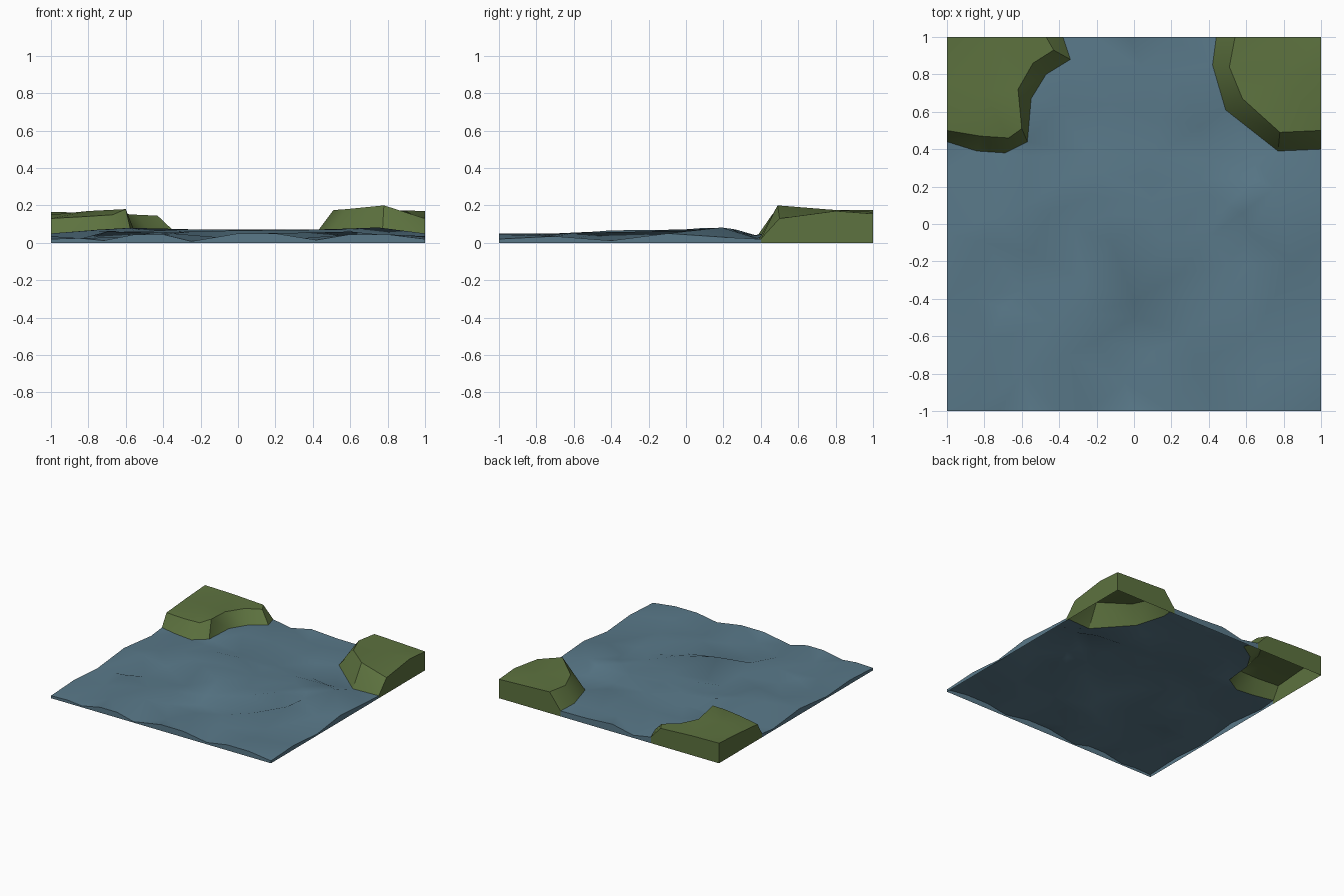
import bpy, bmesh, math
from mathutils import Vector
from mathutils.geometry import delaunay_2d_cdt


def material(name, color):
    m = bpy.data.materials.new(name)
    m.diffuse_color = color
    return m


def face_up(bm):
    bmesh.ops.recalc_face_normals(bm, faces=bm.faces)
    if sum(f.normal.z * f.calc_area() for f in bm.faces) < 0:
        bmesh.ops.reverse_faces(bm, faces=bm.faces)


def terrain(name, outline, creases, mat, angle):
    """Triangulate an outline with crease lines, then drop a skirt to z=0 on the tile border."""
    pts, edges = list(outline), []
    n = len(outline)
    edges += [(i, (i + 1) % n) for i in range(n)]
    for line in creases:
        s = len(pts)
        pts += line
        edges += [(s + i, s + i + 1) for i in range(len(line) - 1)]
    co, _, faces, origin, _, _ = delaunay_2d_cdt(
        [Vector(p[:2]) for p in pts], edges, [], 1, 1e-4)
    bm = bmesh.new()
    vs = [bm.verts.new((c.x, c.y, pts[o[0]][2] if o else 0.05)) for c, o in zip(co, origin)]
    for f in faces:
        bm.faces.new([vs[i] for i in f])
    face_up(bm)
    rim = [e for e in bm.edges if e.is_boundary and any(
        all(abs(v.co[a] - s) < 1e-3 for v in e.verts) for a in (0, 1) for s in (-1, 1))]
    for v in bmesh.ops.extrude_edge_only(bm, edges=rim)["geom"]:
        if isinstance(v, bmesh.types.BMVert):
            v.co.z = 0
    face_up(bm)
    me = bpy.data.meshes.new(name)
    bm.to_mesh(me)
    bm.free()
    me.materials.append(mat)
    ob = bpy.data.objects.new(name, me)
    bpy.context.collection.objects.link(ob)
    bpy.ops.object.select_all(action='DESELECT')
    bpy.context.view_layer.objects.active = ob
    ob.select_set(True)
    bpy.ops.object.shade_smooth_by_angle(angle=math.radians(angle))


water = material("water", (0.10, 0.19, 0.25, 1))
grass = material("grass", (0.11, 0.17, 0.05, 1))

# Foot lines where the banks meet the water
right_foot = [(1, .4, .02), (.77, .39, .02), (.49, .61, .055), (.42, .85, .055), (.44, 1, .045)]
left_foot = [(-.38, 1, .05), (-.34, .88, .06), (-.47, .8, .055), (-.55, .67, .055),
             (-.57, .44, .05), (-.69, .38, .035), (-.84, .39, .04), (-1, .44, .03)]

# Right bank
terrain("right_bank", right_foot + [(.54, 1, .175), (.78, 1, .165), (1, 1, .155),
                                    (1, .8, .17), (1, .5, .13)],
        [[(1, .5, .13), (.78, .49, .2), (.58, .67, .18), (.51, .84, .175), (.54, 1, .175)],
         [(.8, .8, .175)]], grass, 30)

# Left bank
terrain("left_bank", left_foot + [(-1, .5, .13), (-1, .75, .15), (-1, 1, .165),
                                  (-.75, 1, .16), (-.47, 1, .145)],
        [[(-1, .5, .13), (-.82, .47, .14), (-.67, .46, .15), (-.6, .51, .18), (-.62, .72, .155),
          (-.54, .86, .15), (-.43, .93, .145), (-.47, 1, .145)],
         [(-.8, .7, .17)]], grass, 35)

# Water: tile border between the banks, then wave crests and troughs
front = [(-1, -1, .02), (-.85, -1, .025), (-.72, -1, .012), (-.55, -1, .045), (-.4, -1, .045),
         (-.25, -1, .008), (0, -1, .05), (.2, -1, .05), (.42, -1, .015), (.6, -1, .045),
         (.8, -1, .045)]
right = [(1, -1, .02), (1, -.7, .035), (1, -.4, .012), (1, -.1, .05), (1, .2, .03)]
back = [(.2, 1, .048), (-.03, 1, .062), (-.22, 1, .022)]
left = [(-1, .3, .015), (-1, -.05, .05), (-1, -.4, .015), (-1, -.7, .035)]
crests = [
    [(-.8, -.1, .065), (-.75, .03, .07), (-.58, .1, .08), (-.37, .24, .075), (-.17, .27, .07),
     (.06, .24, .068), (.35, .24, .068), (.65, .24, .075)],
    [(-.55, -.15, .06), (-.32, -.01, .07), (-.14, .045, .072), (.1, .04, .07), (.3, .05, .07),
     (.5, .1, .073), (.75, .19, .082)],
    [(-.25, -.48, .06), (0, -.41, .066), (.24, -.27, .068), (.4, -.07, .07), (.58, .06, .07)],
    [(.1, -.68, .05), (.28, -.6, .053), (.45, -.45, .056), (.6, -.22, .06), (.62, -.05, .06)],
    [(-.7, -.45, .06), (-.45, -.53, .055), (-.35, -.7, .05)],
    [(-.4, .63, .065), (-.12, .64, .067), (.15, .57, .068), (.35, .52, .066)],
]
troughs = [
    [(-.85, -.4, .02), (-.78, -.62, .02), (-.6, -.8, .03)],
    [(-.45, .06, .055), (-.25, .14, .05), (.1, .13, .048), (.4, .16, .055)],
    [(-.6, -.35, .035), (-.27, -.3, .03), (-.12, -.1, .035), (.15, -.1, .045), (.35, -.03, .055)],
    [(-.2, -.62, .02), (0, -.5, .02), (.3, -.4, .022), (.5, -.22, .03), (.59, -.08, .045)],
    [(-.55, .36, .035), (-.25, .38, .038), (.1, .36, .04), (.4, .35, .035), (.65, .34, .025)],
    [(.35, -.75, .025), (.65, -.58, .025), (.85, -.2, .035)],
    [(.05, .83, .045), (.2, .82, .045)],
    [(-.05, -.85, .025)], [(.7, -.8, .045)],
]
terrain("water", front + right + right_foot + back + left_foot + left,
        crests + troughs, water, 40)
